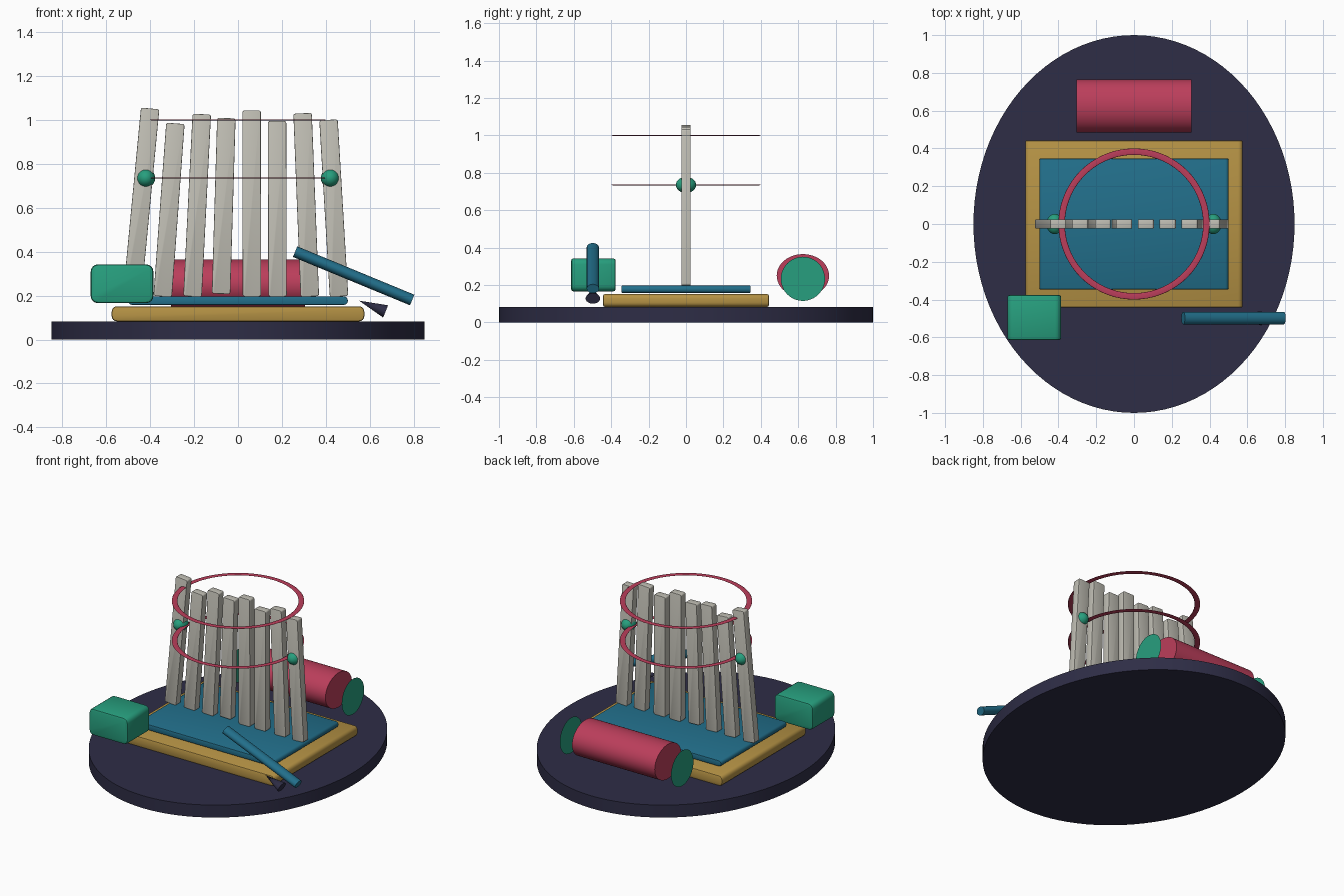
import bpy, bmesh, math
from mathutils import Matrix, Vector

if "Cube" in bpy.data.objects:
    bpy.data.objects.remove(bpy.data.objects["Cube"])


def material(name, code):
    lin = []
    for i in (0, 2, 4):
        c = int(code[i:i + 2], 16) / 255
        lin.append(c / 12.92 if c < 0.04 else ((c + 0.055) / 1.055) ** 2.4)
    m = bpy.data.materials.new(name)
    m.use_nodes = True
    m.diffuse_color = (*lin, 1)
    m.node_tree.nodes["Principled BSDF"].inputs["Base Color"].default_value = (*lin, 1)
    return m


NAVY = material("navy", "2e2d46")
GOLD = material("gold", "b69345")
TEAL = material("teal", "226f8b")
GREEN = material("green", "279f7e")
RED = material("crimson", "bb3e5b")
STONE = material("warm grey", "c0beb4")


def finish(bm, name, mat):
    mesh = bpy.data.meshes.new(name)
    bm.to_mesh(mesh)
    bm.free()
    mesh.materials.append(mat)
    ob = bpy.data.objects.new(name, mesh)
    bpy.context.collection.objects.link(ob)
    bpy.ops.object.select_all(action='DESELECT')
    ob.select_set(True)
    bpy.context.view_layer.objects.active = ob
    bpy.ops.object.shade_smooth_by_angle(angle=math.radians(40))
    return ob


def block(name, mat, centre, size, side, trim):
    """Box with its front-to-back edges rounded, then every other edge softened."""
    bm = bmesh.new()
    bmesh.ops.create_cube(bm, size=1)
    bmesh.ops.scale(bm, vec=size, verts=bm.verts)
    along = [e for e in bm.edges if abs((e.verts[0].co - e.verts[1].co).normalized().y) > 0.9]
    bmesh.ops.bevel(bm, geom=along, offset=side, segments=4, profile=0.5, affect='EDGES')
    sharp = [e for e in bm.edges if e.calc_face_angle(0) > 1]
    bmesh.ops.bevel(bm, geom=sharp, offset=trim, segments=2, profile=0.5, affect='EDGES')
    ob = finish(bm, name, mat)
    ob.location = centre
    return ob


def tube(name, mat, start, end, r_y, r_up, tip=1.0, sides=48):
    """Oval cylinder or cone between two points of the x-z plane."""
    start, end = Vector(start), Vector(end)
    axis = (end - start).normalized()
    up = Vector((0, 1, 0)).cross(axis)
    bm = bmesh.new()
    bmesh.ops.create_cone(bm, cap_ends=True, segments=sides, radius1=1, radius2=tip,
                          depth=(end - start).length)
    bmesh.ops.scale(bm, vec=(r_up, r_y, 1), verts=bm.verts)
    turn = Matrix((up, Vector((0, 1, 0)), axis)).transposed().to_4x4()
    bmesh.ops.transform(bm, matrix=Matrix.Translation((start + end) / 2) @ turn, verts=bm.verts)
    bmesh.ops.recalc_face_normals(bm, faces=bm.faces)
    return finish(bm, name, mat)


# Oval ground plate
bm = bmesh.new()
bmesh.ops.create_cone(bm, cap_ends=True, segments=96, radius1=1, radius2=1, depth=0.083)
bmesh.ops.transform(bm, verts=bm.verts,
                    matrix=Matrix.Translation((0, 0, 0.0415)) @ Matrix.Diagonal((0.85, 1, 1, 1)))
finish(bm, "ground_plate", NAVY)

# Stacked plinth slabs
block("plinth", GOLD, (0, 0, 0.117), (1.15, 0.885, 0.068), 0.024, 0.008)
block("plinth_top", TEAL, (0, 0, 0.177), (1, 0.692, 0.038), 0.017, 0.004)

# Leaning slats: bottom x, top x, top height
slats = [(-0.482, -0.4, 1.052), (-0.343, -0.285, 0.984), (-0.207, -0.165, 1.026),
         (-0.077, -0.053, 1.008), (0.063, 0.062, 1.043), (0.18, 0.178, 0.995),
         (0.327, 0.294, 1.03), (0.46, 0.412, 1.0)]
for i, (low, high, top) in enumerate(slats):
    base = 0.208 if i == 3 else 0.196
    length = math.hypot(high - low, top - base)
    slat = block(f"slat_{i + 1}", STONE, ((low + high) / 2, 0, (base + top) / 2),
                 (0.084, 0.05, length), 0.01, 0.003)
    slat.rotation_euler.y = math.atan2(high - low, top - base)

# Thin flat hoops around the slats
for name, z in (("upper_hoop", 1.0), ("lower_hoop", 0.735)):
    bpy.ops.mesh.primitive_torus_add(major_radius=0.383, minor_radius=0.017, location=(0, 0, z),
                                     major_segments=72, minor_segments=12)
    hoop = bpy.context.object
    hoop.name = name
    hoop.scale.z = 0.15
    hoop.data.materials.append(RED)
    bpy.ops.object.shade_smooth()

# Beads on the lower hoop and loose end discs beside the roller
for side, x in (("left", 1), ("right", -1)):
    bm = bmesh.new()
    bmesh.ops.create_uvsphere(bm, u_segments=32, v_segments=16, radius=1)
    bmesh.ops.scale(bm, vec=(0.043, 0.054, 0.043), verts=bm.verts)
    finish(bm, f"bead_{side}", GREEN).location = (0.42 * x, 0, 0.735)

    bm = bmesh.new()
    bmesh.ops.create_circle(bm, cap_ends=True, segments=48, radius=0.118)
    disc = finish(bm, f"end_disc_{side}", GREEN)
    disc.location = (0.41 * x, 0.625, 0.233)
    disc.rotation_euler.y = math.pi / 2 * x

# Roller behind the plinth
roller = tube("roller", RED, (-0.305, 0, 0.25), (0.305, 0, 0.25), 0.14, 0.115)
roller.location.y = 0.625

# Rounded box at the front
block("rounded_box", GREEN, (-0.528, -0.495, 0.254), (0.285, 0.238, 0.176), 0.032, 0.012)

# Rod with its separate pointed tip
rod = tube("rod", TEAL, (0.26, 0, 0.4), (0.793, 0, 0.18), 0.033, 0.026, sides=32)
point = tube("rod_tip", NAVY, (0.672, 0, 0.128), (0.551, 0, 0.177), 0.039, 0.03, tip=0, sides=32)
rod.location.y = point.location.y = -0.498
